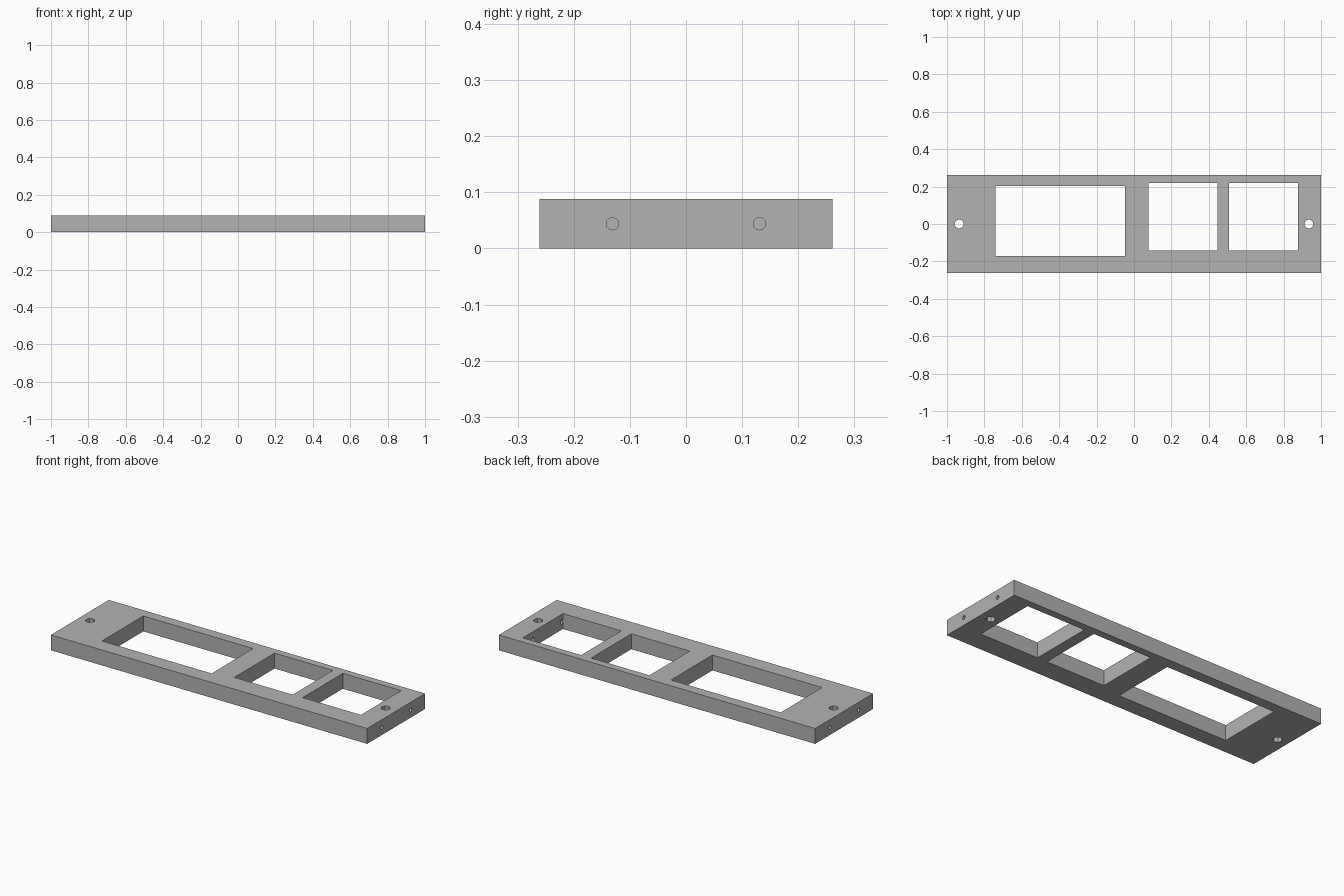
import bpy
import math

if "Cube" in bpy.data.objects:
    bpy.data.objects.remove(bpy.data.objects["Cube"])

W, D, H = 2.0, 0.523, 0.088

grey = bpy.data.materials.new("plain grey")
grey.diffuse_color = (0.45, 0.45, 0.45, 1)
grey.use_nodes = True
grey.node_tree.nodes["Principled BSDF"].inputs["Base Color"].default_value = grey.diffuse_color


def box(name, x0, x1, y0, y1, z0, z1):
    bpy.ops.mesh.primitive_cube_add(size=1, location=((x0 + x1) / 2, (y0 + y1) / 2, (z0 + z1) / 2))
    ob = bpy.context.object
    ob.name = name
    ob.scale = (x1 - x0, y1 - y0, z1 - z0)
    bpy.ops.object.transform_apply(location=False, rotation=False, scale=True)
    ob.data.materials.append(grey)
    return ob


def drill(name, loc, radius, depth, sides, rot=(0, 0, 0)):
    bpy.ops.mesh.primitive_cylinder_add(vertices=sides, radius=radius, depth=depth, location=loc, rotation=rot)
    ob = bpy.context.object
    ob.name = name
    ob.data.materials.append(grey)
    return ob


# Flat panel body
panel = box("panel", -W / 2, W / 2, -D / 2, D / 2, 0, H)

# Rectangular windows: one wide, two square
cutters = [
    box("wide_window_cutter", -0.741, -0.047, -0.171, 0.203, -0.1, 0.2),
    box("inner_square_window_cutter", 0.077, 0.446, -0.143, 0.22, -0.1, 0.2),
    box("outer_square_window_cutter", 0.509, 0.878, -0.143, 0.22, -0.1, 0.2),
]

# Vertical mounting holes and horizontal screw holes at both ends
for s in (-1, 1):
    cutters.append(drill("mounting_hole_cutter", (s * 0.935, 0, H / 2), 0.025, 0.4, 8))
    for y in (-0.131, 0.131):
        cutters.append(drill("screw_hole_cutter", (s * 1.0, y, H / 2), 0.011, 0.27, 16, (0, math.pi / 2, 0)))

# Cut everything out of the panel
for c in cutters:
    mod = panel.modifiers.new(c.name, "BOOLEAN")
    mod.operation = "DIFFERENCE"
    mod.solver = "EXACT"
    mod.object = c
bpy.context.view_layer.objects.active = panel
for m in list(panel.modifiers):
    bpy.ops.object.modifier_apply(modifier=m.name)
for c in cutters:
    bpy.data.objects.remove(c, do_unlink=True)
